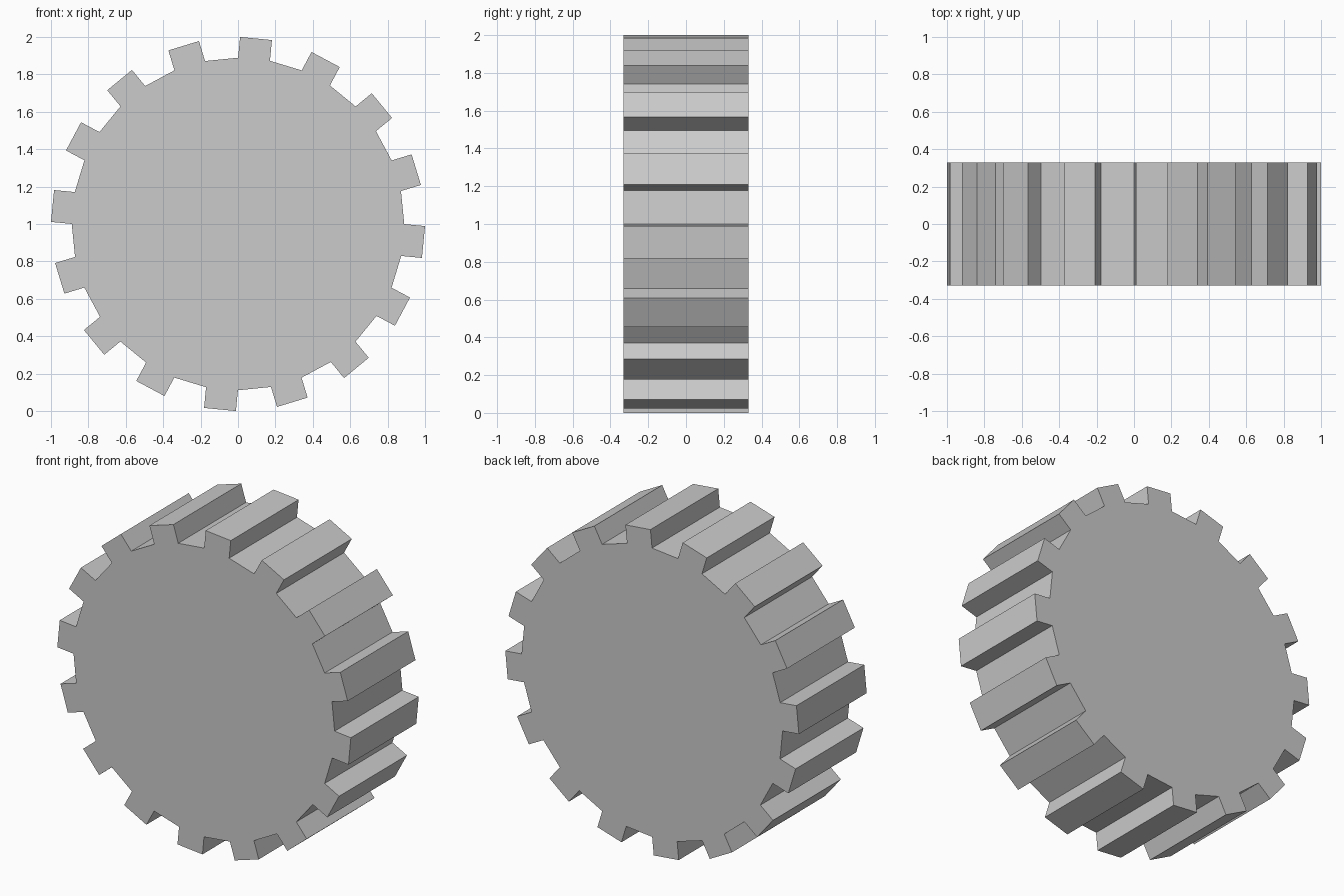
import bpy, bmesh
from math import radians, sin, cos, sqrt

if "Cube" in bpy.data.objects:
    bpy.data.objects.remove(bpy.data.objects["Cube"])

TEETH = 16
TIP_R, ROOT_R = 1.0, 0.889
HALF_W = 0.0855          # half tooth width, parallel flanks
HALF_D = 0.33            # half gear thickness
OFFSET = radians(5.55)   # first tooth, clockwise from top
CENTRE_Z = 1.0


def tooth_profile(angle):
    """Four corners of one parallel-sided tooth, clockwise seen from the front."""
    pts = []
    for side, r in ((-1, ROOT_R), (-1, TIP_R), (1, TIP_R), (1, ROOT_R)):
        t, h = side * HALF_W, sqrt(r * r - HALF_W * HALF_W)
        pts.append((t * cos(angle) + h * sin(angle),
                    -HALF_D,
                    CENTRE_Z + h * cos(angle) - t * sin(angle)))
    return pts


# Gear outline, extruded through its thickness
bm = bmesh.new()
outline = [bm.verts.new(p) for i in range(TEETH)
           for p in tooth_profile(OFFSET + i * radians(360 / TEETH))]
face = bm.faces.new(outline)
result = bmesh.ops.extrude_face_region(bm, geom=[face], use_keep_orig=True)
moved = [g for g in result["geom"] if isinstance(g, bmesh.types.BMVert)]
bmesh.ops.translate(bm, verts=moved, vec=(0, 2 * HALF_D, 0))
bmesh.ops.recalc_face_normals(bm, faces=bm.faces)

mesh = bpy.data.meshes.new("gear_wheel")
bm.to_mesh(mesh)
bm.free()
gear = bpy.data.objects.new("gear_wheel", mesh)
bpy.context.collection.objects.link(gear)
